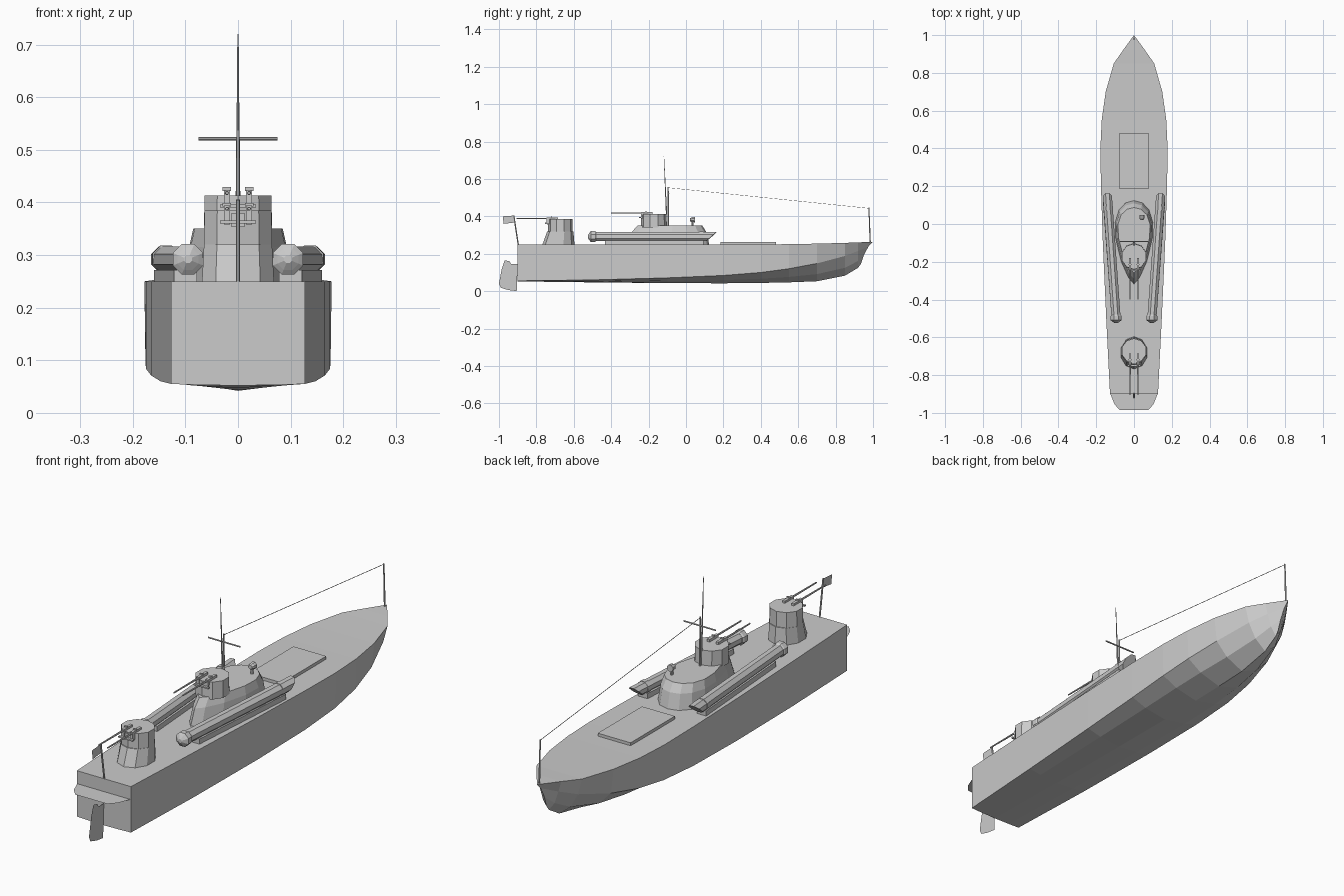
import bpy, bmesh, math
from mathutils import Vector

if "Cube" in bpy.data.objects:
    bpy.data.objects.remove(bpy.data.objects["Cube"])


def make(name, verts, faces):
    me = bpy.data.meshes.new(name)
    bm = bmesh.new()
    vs = [bm.verts.new(v) for v in verts]
    for f in faces:
        try:
            bm.faces.new([vs[i] for i in f])
        except ValueError:
            pass
    bmesh.ops.remove_doubles(bm, verts=bm.verts, dist=1e-5)
    bmesh.ops.recalc_face_normals(bm, faces=bm.faces)
    bm.to_mesh(me)
    bm.free()
    ob = bpy.data.objects.new(name, me)
    bpy.context.collection.objects.link(ob)
    return ob


def loft(name, rings):
    # closed rings skinned together, with both ends capped
    n = len(rings[0])
    verts = [v for r in rings for v in r]
    faces = [(k * n + i, k * n + (i + 1) % n, (k + 1) * n + (i + 1) % n, (k + 1) * n + i)
             for k in range(len(rings) - 1) for i in range(n)]
    faces += [tuple(range(n)), tuple(range(len(verts) - n, len(verts)))]
    return make(name, verts, faces)


def box(name, x, y, z):
    return loft(name, [[(x[0], y[0], k), (x[1], y[0], k), (x[1], y[1], k), (x[0], y[1], k)] for k in z])


def ellipse(cy, rx, ry, z, n=10):
    return [(rx * math.cos((i + .5) * math.tau / n), cy + ry * math.sin((i + .5) * math.tau / n), z)
            for i in range(n)]


def spun(name, a, b, stations, n=6, slant=0):
    # round bar from a to b; stations are (fraction along, radius)
    a, b = Vector(a), Vector(b)
    d = (b - a).normalized()
    u = d.cross(Vector((1, 0, 0)) if abs(d.x) < .9 else Vector((0, 0, 1))).normalized()
    w = d.cross(u)
    rings = []
    for t, r in stations:
        ring = []
        for i in range(n):
            ang = (i + .5) * math.tau / n
            p = u * math.cos(ang) * r + w * math.sin(ang) * r
            if t == 1:
                p.y += slant * p.z
            ring.append(a.lerp(b, t) + p)
        rings.append(ring)
    return loft(name, rings)


def rod(name, a, b, r0, r1=None, n=6):
    return spun(name, a, b, [(0, r0), (1, r1 or r0)], n)


# Hull: y, deck half width, deck z, chine half width, chine z, keel z
stations = [
    (-.90, .127, .25, .127, .055, .052),
    (-.50, .147, .25, .147, .060, .047),
    (-.10, .165, .25, .165, .071, .043),
    (.20, .175, .25, .175, .084, .042),
    (.40, .178, .25, .176, .100, .044),
    (.55, .171, .251, .165, .120, .047),
    (.70, .150, .254, .137, .148, .053),
    (.85, .107, .258, .088, .188, .083),
    (.92, .058, .261, .045, .215, .125),
]
rings = []
for y, dw, dz, cw, cz, kz in stations:
    half = [(dw, y, dz), (cw, y, cz), (cw * .6, y, kz + .4 * (cz - kz))]
    rings.append(half + [(0, y, kz)] + [(-p[0], y, p[2]) for p in reversed(half)])
stem = [(0, 1, .263), (0, .975, .238), (0, .95, .19)]
rings.append(stem + [(0, .935, .145)] + stem[::-1])
hull = loft("hull", rings)

# Stern shelf, rudder and flag are thin sheets
edge = [(.125, -.9), (.103, -.955), (.075, -.985)]
shelf = edge + [(-x, y) for x, y in reversed(edge)]
make("stern_shelf", [(x, y, .195) for x, y in shelf], [tuple(range(6))])
rudder = [(-.90, .145), (-.935, .145), (-.945, .16), (-.97, .165), (-.985, .12),
          (-1, .04), (-.99, .018), (-.95, .006), (-.905, 0)]
make("rudder", [(0, y, z) for y, z in rudder], [tuple(range(len(rudder)))])
flag = [(-.917, .367), (-.975, .36), (-.98, .4), (-.92, .404)]
make("flag", [(0, y, z) for y, z in flag], [(0, 1, 2, 3)])
rod("flag_pole", (0, -.897, .25), (0, -.921, .405), .004)

# Deck hatch
box("deck_hatch", (-.077, .077), (.185, .482), (.245, .263))

# Teardrop cabin with sloped walls
tear = [(0, .125), (.045, .113), (.08, .075), (.1, .01), (.097, -.08), (.068, -.2), (.03, -.285), (0, -.32)]
outline = tear + [(-x, y) for x, y in reversed(tear[1:-1])]
loft("cabin", [[(x * s, y * t + o, z) for x, y in outline]
               for s, t, o, z in ((1, 1, 0, .245), (.93, .9, -.003, .315), (.85, .78, -.01, .35))])

# Gun turrets
loft("aft_turret_base", [ellipse(-.682, .072, .086, .248), ellipse(-.672, .068, .07, .32)])
loft("aft_turret", [ellipse(-.672, .068, .066, .32), ellipse(-.672, .067, .066, .385)])
loft("bridge_turret", [ellipse(-.172, .068, .07, .34), ellipse(-.172, .067, .068, .413)])


def twin_guns(name, y, z):
    box(name + "_pedestal", (-.012, .012), (y - .02, y + .02), (z - .035, z - .008))
    for dy, dz in ((0, -.021), (-.03, -.025)):
        box(name + "_crossbar", (-.034, .034), (y + dy - .005, y + dy + .005), (z + dz - .003, z + dz + .003))
    for s in (-1, 1):
        x = s * .021
        rod(name + "_barrel", (x, y + .02, z), (x, y - .185, z), .0045, .003)
        box(name + "_breech", (x - .006, x + .006), (y - .025, y + .035), (z - .03, z + .006))
        box(name + "_sight", (x - .008, x + .008), (y - .002, y + .004), (z + .004, z + .011))


twin_guns("aft_guns", -.72, .388)
twin_guns("bridge_guns", -.215, .418)

# Torpedo tubes with end caps and deck cradles
for s in (-1, 1):
    a, b = Vector((s * .095, -.495, .292)), Vector((s * .141, .137, .292))
    spun("launch_tube", a, b, [(0, .026), (1, .026)], 8, 1.15)
    spun("tube_muzzle_band", a.lerp(b, .9), a.lerp(b, .93), [(0, .028), (1, .028)], 8)
    spun("tube_end_cap", a + Vector((0, .015, 0)), a - Vector((0, .03, 0)),
         [(0, .026), (.15, .031), (.65, .031), (.8, .022), (1, .008)], 8)
    p, q = a.lerp(b, .1), a.lerp(b, .93)
    loft("tube_cradle", [[(c.x - .022, c.y, .248), (c.x + .022, c.y, .248),
                          (c.x + .022, c.y, .272), (c.x - .022, c.y, .272)] for c in (p, q)])

# Masts, yard, aerial wire and bow staff
rod("mast", (0, -.095, .345), (0, -.095, .557), .005, .003)
rod("whip_aerial", (0, -.104, .41), (0, -.118, .72), .004, .0012)
rod("yard", (-.075, -.092, .521), (.075, -.092, .521), .0035)
rod("bow_staff", (0, .985, .255), (0, .978, .446), .004, .003)
rod("aerial_wire", (0, -.095, .553), (0, .978, .443), .0012, n=4)

# Searchlight on the cabin roof
rod("searchlight_post", (.042, .035, .348), (.042, .035, .372), .006)
spun("searchlight", (.042, .022, .382), (.042, .048, .382), [(0, .009), (.3, .014), (1, .015)], 8)
